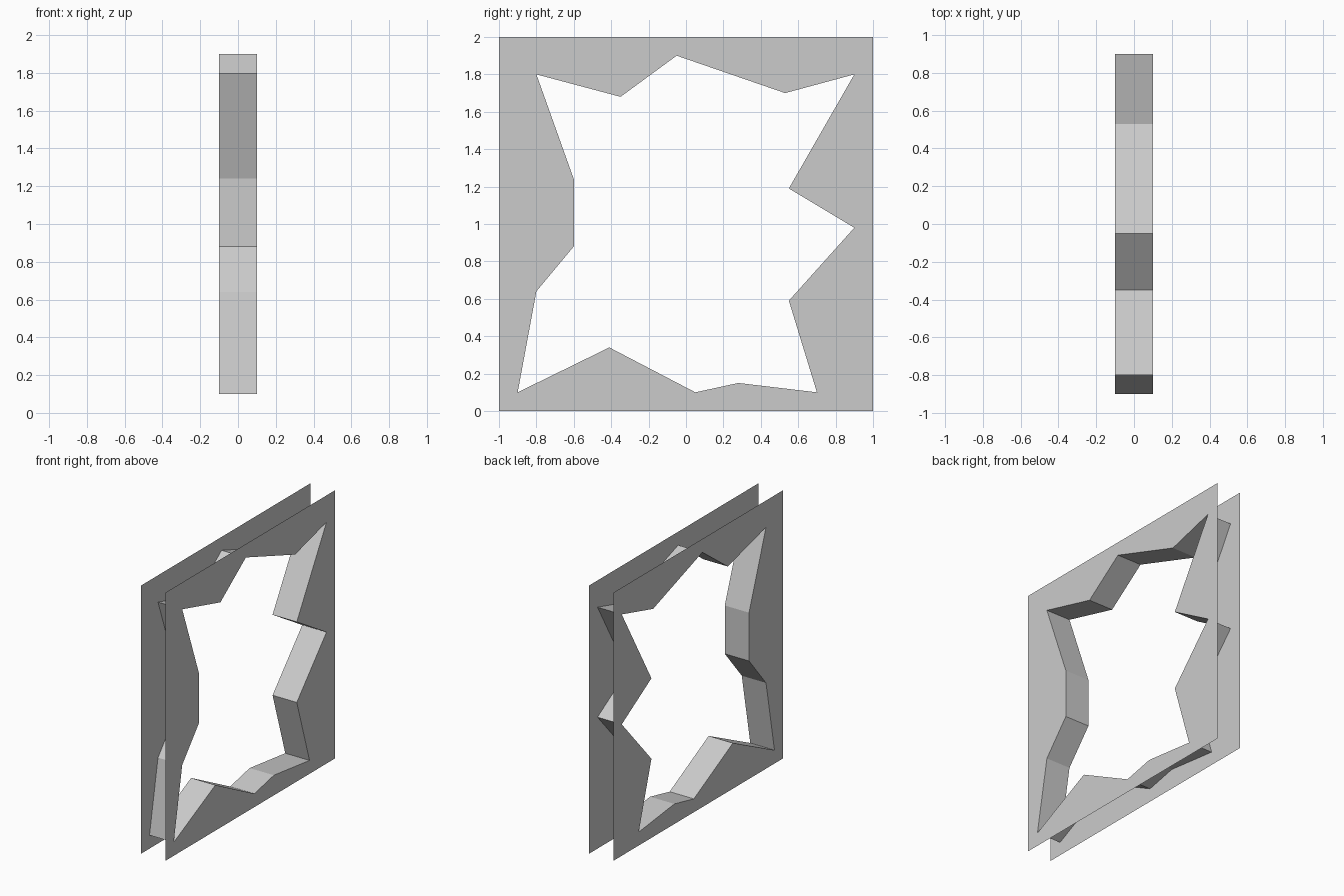
import bpy, bmesh
from mathutils import Vector

if "Cube" in bpy.data.objects:
    bpy.data.objects.remove(bpy.data.objects["Cube"])

HALF = 0.1
# Square outline and jagged opening, as (y, z), clockwise seen from +x
SQUARE = [(-1, 0), (-1, 2), (1, 2), (1, 0)]
OPENING = [(-0.8, 1.8), (-0.35, 1.68), (-0.05, 1.9), (0.53, 1.7),
           (0.9, 1.8), (0.55, 1.19), (0.9, 0.98), (0.55, 0.59),
           (0.7, 0.1), (0.28, 0.15), (0.05, 0.1), (-0.41, 0.34),
           (-0.9, 0.1), (-0.8, 0.64), (-0.6, 0.88), (-0.6, 1.24)]


def ring(bm, pts, x):
    return [bm.verts.new((x, y, z)) for y, z in pts]


def finish(bm, name):
    mesh = bpy.data.meshes.new(name)
    bm.to_mesh(mesh)
    bm.free()
    obj = bpy.data.objects.new(name, mesh)
    bpy.context.collection.objects.link(obj)
    return obj


def plate(name, side):
    bm = bmesh.new()
    edges = []
    for pts in (SQUARE, OPENING):
        vs = ring(bm, pts, side * HALF)
        edges += [bm.edges.new((vs[i - 1], vs[i])) for i in range(len(vs))]
    bmesh.ops.triangle_fill(bm, edges=edges, use_beauty=True,
                            use_dissolve=False, normal=Vector((side, 0, 0)))
    bm.normal_update()
    for f in bm.faces:
        if f.normal.x * side < 0:
            f.normal_flip()
    return finish(bm, name)


# Two thin wall skins, left open around the outer rim
plate("wall_skin_right", 1)
plate("wall_skin_left", -1)

# Reveal lining the broken opening between the skins
bm = bmesh.new()
a, b = ring(bm, OPENING, -HALF), ring(bm, OPENING, HALF)
for i in range(len(a)):
    bm.faces.new((a[i - 1], a[i], b[i], b[i - 1]))
finish(bm, "opening_reveal")
